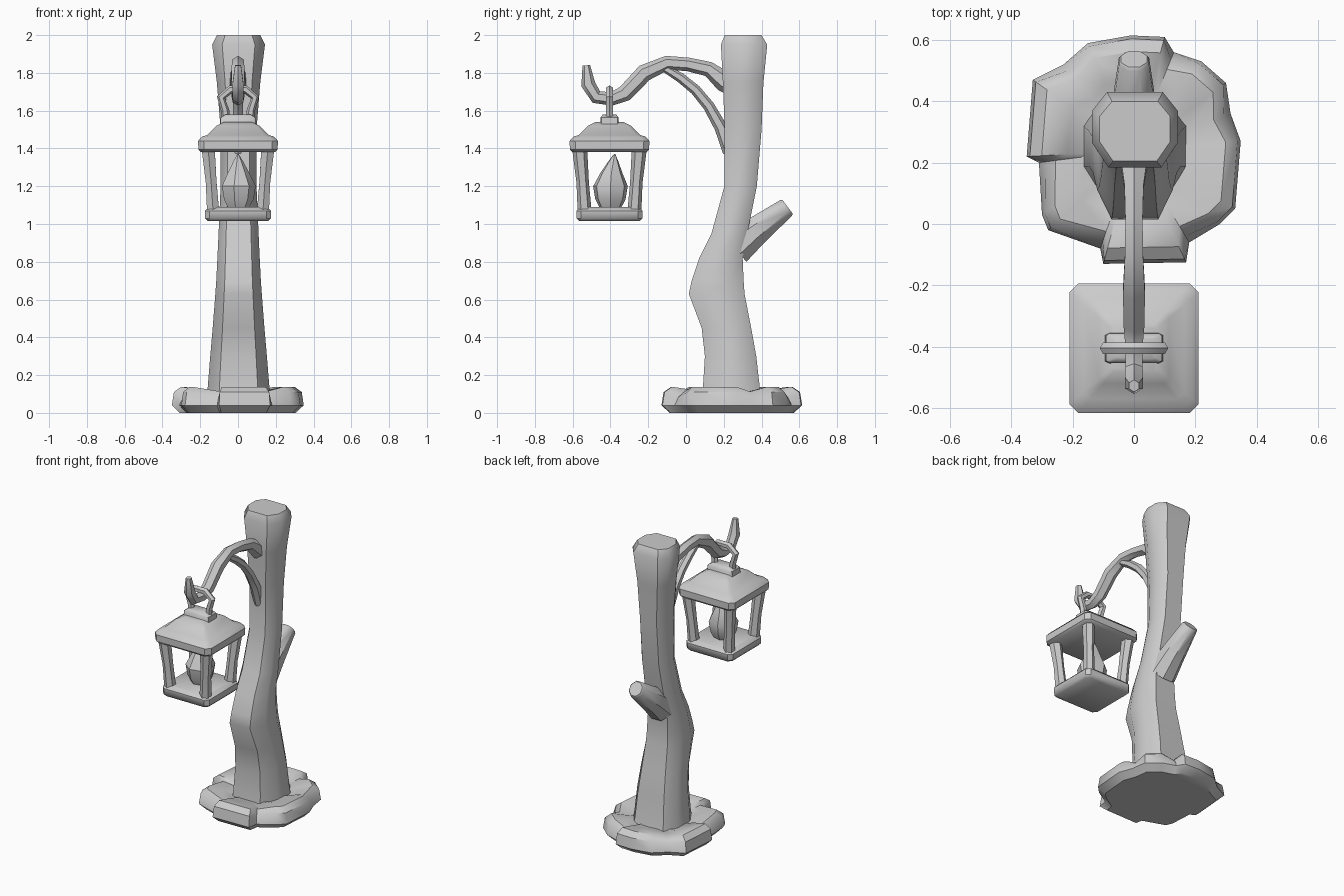
import bpy, bmesh, math
from mathutils import Vector

if "Cube" in bpy.data.objects:
    bpy.data.objects.remove(bpy.data.objects["Cube"])


def loft(name, rings, angle=42):
    """Skin a list of equal-length vertex rings and cap both ends."""
    bm = bmesh.new()
    rows = [[bm.verts.new(p) for p in ring] for ring in rings]
    n = len(rows[0])
    for a, b in zip(rows, rows[1:]):
        for i in range(n):
            j = (i + 1) % n
            bm.faces.new((a[i], a[j], b[j], b[i]))
    bm.faces.new(rows[0][::-1])
    bm.faces.new(rows[-1])
    bmesh.ops.recalc_face_normals(bm, faces=bm.faces)
    mesh = bpy.data.meshes.new(name)
    bm.to_mesh(mesh)
    bm.free()
    ob = bpy.data.objects.new(name, mesh)
    bpy.context.collection.objects.link(ob)
    bpy.ops.object.select_all(action='DESELECT')
    ob.select_set(True)
    bpy.context.view_layer.objects.active = ob
    bpy.ops.object.shade_smooth_by_angle(angle=math.radians(angle))
    return ob


def tube(name, path, radii, side, sides=6, wide=1.0):
    """Tapered limb along a planar path; side is the plane normal."""
    pts, side = [Vector(p) for p in path], Vector(side)
    rings = []
    for i, p in enumerate(pts):
        t = (pts[min(i + 1, len(pts) - 1)] - pts[max(i - 1, 0)]).normalized()
        up = t.cross(side)
        rings.append([p + radii[i] * (side * wide * math.cos(a) + up * math.sin(a))
                      for a in (2 * math.pi * (k + 0.5) / sides for k in range(sides))])
    return loft(name, rings)


def slab(name, layers, cx=0.0, cy=-0.405, sx=1.0):
    """Stack of chamfered squares given as (z, half width)."""
    c = 0.86
    shape = [(1, -c), (1, c), (c, 1), (-c, 1), (-1, c), (-1, -c), (-c, -1), (c, -1)]
    return loft(name, [[(cx + x * h * sx, cy + y * h, z) for x, y in shape]
                       for z, h in layers])


# Ring of stones at the foot: notched outline, dipping at the seams
outline = [(-.15, .59), (-.01, .615), (.1, .61), (.13, .56), (.22, .53), (.3, .46),
           (.315, .36), (.348, .27), (.33, .05), (.28, 0), (.18, -.06), (.17, -.125),
           (-.1, -.13), (-.11, -.08), (-.28, -.02), (-.3, .03), (-.31, .2),
           (-.35, .22), (-.33, .47), (-.23, .52)]
seams = {3, 6, 10, 13, 16, 19}
rings = []
for scale, z in [(.88, 0), (1, .04), (.97, .11), (.86, .138), (.62, .125), (.4, .1)]:
    ring = []
    for i, (x, y) in enumerate(outline):
        dip = i in seams and z > .1
        s = scale * (.96 if dip else 1)
        ring.append((x * s, .24 + (y - .24) * s, z - (.025 if dip else 0)))
    rings.append(ring)
loft("stone_base", rings)

# Trunk: z, front y, back y, half width
trunk = [(.06, .08, .41, .17), (.14, .09, .39, .163), (.3, .10, .372, .15),
         (.45, .083, .345, .137), (.63, .015, .31, .123), (.70, .03, .305, .118),
         (.82, .07, .30, .112), (.95, .135, .325, .106), (1.2, .203, .375, .095),
         (1.5, .205, .40, .095), (1.75, .195, .41, .115), (1.95, .185, .43, .14),
         (2.0, .205, .40, .115)]
section = [(1, -.35), (1, .5), (.65, 1), (-.65, 1), (-1, .5), (-1, -.35),
           (-.62, -1), (.62, -1)]
loft("trunk", [[(.003 + x * w, (f + b) / 2 + y * (b - f) / 2, z) for x, y in section]
               for z, f, b, w in trunk])

# Broken branch at the back
tube("branch_stub", [(0, .26, .87), (0, .36, .955), (0, .53, 1.085), (0, .538, 1.091)],
     [.1, .084, .056, .048], (1, 0, 0), 8, .95)

# Curved arm ending in an upturned hook
arm = [(.25, 1.735), (.2, 1.755), (.12, 1.82), (.01, 1.845), (-.1, 1.853), (-.22, 1.8),
       (-.325, 1.69), (-.395, 1.662), (-.475, 1.672), (-.518, 1.74), (-.528, 1.84)]
tube("hook_arm", [(0, y, z) for y, z in arm],
     [.06, .055, .04, .036, .038, .046, .043, .036, .036, .038, .02], (1, 0, 0), 6, .9)

# Thin brace twig under the arm
brace = [(-.13, 1.835), (-.03, 1.775), (.05, 1.71), (.12, 1.625), (.185, 1.51), (.225, 1.38)]
tube("arm_brace", [(0, y, z) for y, z in brace],
     [.02, .026, .028, .03, .034, .03], (1, 0, 0), 6)

# Lantern hanger loop over the hook
loop = [(.065, 1.53), (.068, 1.6), (.09, 1.67), (.04, 1.712)]
loop += [(-x, z) for x, z in reversed(loop)]
tube("hanger_loop", [(x, -.405, z) for x, z in loop], [.022] * 8, (0, 1, 0), 6)
slab("lantern_collar", [(1.52, .05), (1.565, .048), (1.58, .035)], sx=1.9)

# Lantern roof and floor
slab("lantern_roof", [(1.38, .195), (1.395, .21), (1.44, .211), (1.463, .19),
                      (1.47, .165), (1.52, .115), (1.54, .075)])
slab("lantern_floor", [(1.015, .16), (1.03, .174), (1.07, .175), (1.09, .155)])

# Four leaning corner posts
for sx in (-1, 1):
    for sy in (-1, 1):
        tube("lantern_post", [(sx * .132, -.405 + sy * .132, 1.07),
                              (sx * .142, -.405 + sy * .142, 1.22),
                              (sx * .158, -.405 + sy * .158, 1.40)],
             [.037, .033, .04], (1, 0, 0), 6)

# Teardrop flame
flame = [(1.08, .055, 0), (1.13, .082, 0), (1.2, .094, 0), (1.27, .06, .005),
         (1.33, .028, .015), (1.37, .004, .022)]
loft("flame", [[(r * math.cos(k * math.pi / 3.5), -.4 + dy + r * math.sin(k * math.pi / 3.5), z)
                for k in range(7)] for z, r, dy in flame], 35)
